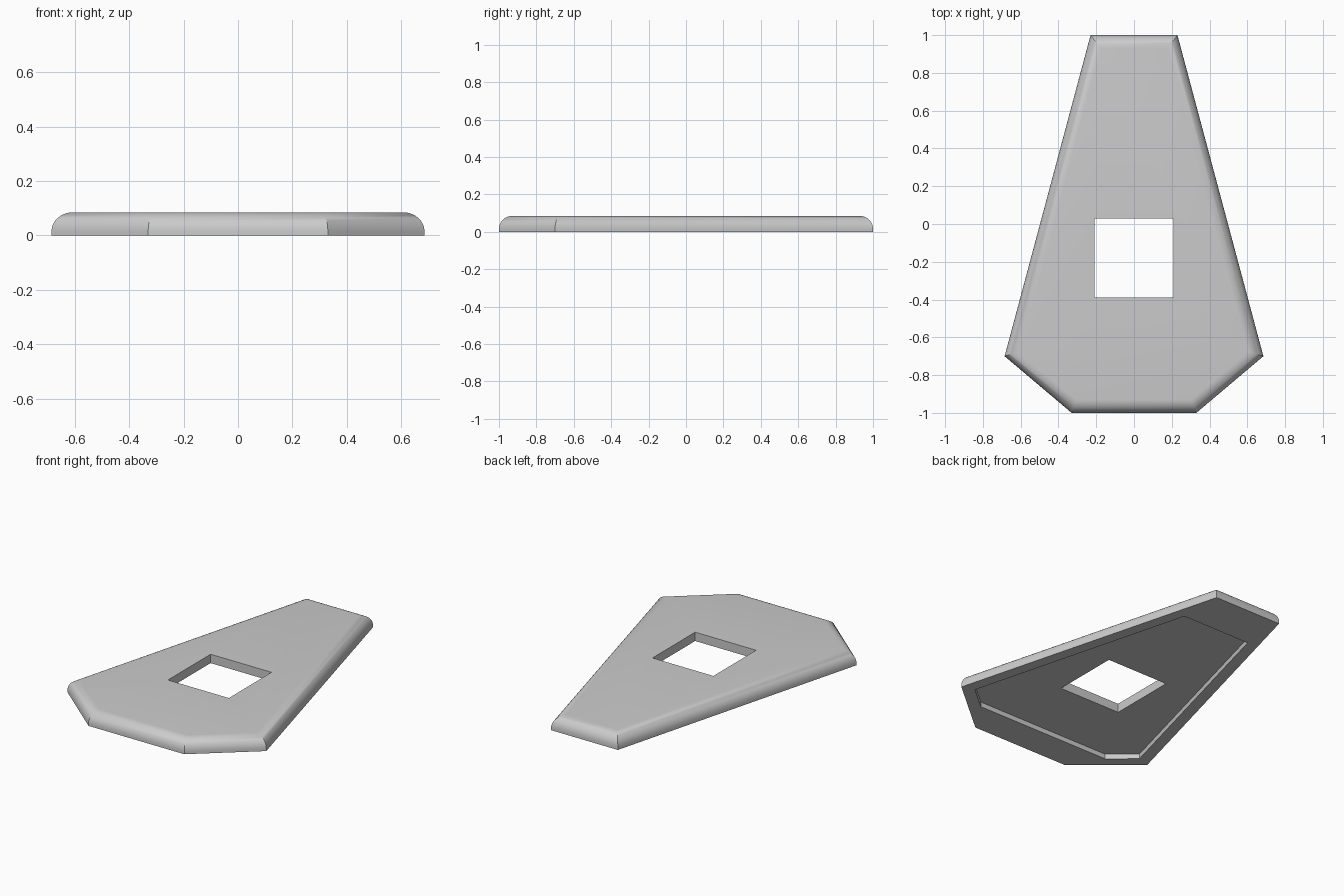
import bpy
import bmesh
from math import sin, cos, pi, radians
from mathutils import Vector

cube = bpy.data.objects.get("Cube")
if cube:
    bpy.data.objects.remove(cube, do_unlink=True)

HEIGHT = 0.085
ROUND = 0.07
STEPS = 8

grey = bpy.data.materials.new("plain grey")
grey.use_nodes = True
colour = (0.6, 0.6, 0.6, 1)
grey.diffuse_color = colour
grey.node_tree.nodes["Principled BSDF"].inputs["Base Color"].default_value = colour


def mirrored(half):
    """Full counter-clockwise outline from its +x half, listed front to back."""
    return [Vector(p) for p in half] + [Vector((-x, y)) for x, y in reversed(half)]


def inset(outline, d):
    """Move every side of the outline inwards by d with mitred corners."""
    result = []
    n = len(outline)
    for i, p in enumerate(outline):
        a = (p - outline[i - 1]).normalized()
        b = (outline[(i + 1) % n] - p).normalized()
        na, nb = Vector((-a.y, a.x)), Vector((-b.y, b.x))
        result.append(p + (na + nb) * d / (1 + na.dot(nb)))
    return result


def loft(name, rings):
    """Closed solid through a stack of (outline, z) rings."""
    bm = bmesh.new()
    loops = [[bm.verts.new((p.x, p.y, z)) for p in pts] for pts, z in rings]
    for low, high in zip(loops, loops[1:]):
        for i in range(len(low)):
            j = (i + 1) % len(low)
            bm.faces.new((low[i], low[j], high[j], high[i]))
    bm.faces.new(loops[0][::-1])
    bm.faces.new(loops[-1])
    mesh = bpy.data.meshes.new(name)
    bm.to_mesh(mesh)
    bm.free()
    mesh.materials.append(grey)
    obj = bpy.data.objects.new(name, mesh)
    bpy.context.collection.objects.link(obj)
    return obj


# Plate with a quarter-round along its upper edge
outline = mirrored([(0.33, -1), (0.685, -0.7), (0.23, 1)])
rings = [(outline, 0)]
for k in range(STEPS + 1):
    t = k / STEPS * pi / 2
    rings.append((inset(outline, ROUND * (1 - cos(t))), HEIGHT - ROUND * (1 - sin(t))))
plate = loft("plate", rings)

# Shallow recess in the underside and a square hole right through
recess = mirrored([(0.458, -0.8), (0.606, -0.675), (0.233, 0.72)])
hole = mirrored([(0.21, -0.39), (0.21, 0.03)])
cutters = [loft("recess_cutter", [(recess, -0.1), (recess, 0.03)]),
           loft("hole_cutter", [(hole, -0.2), (hole, 0.2)])]

bpy.ops.object.select_all(action='DESELECT')
bpy.context.view_layer.objects.active = plate
plate.select_set(True)
for cutter in cutters:
    cutter.hide_render = True
    mod = plate.modifiers.new(cutter.name, 'BOOLEAN')
    mod.operation = 'DIFFERENCE'
    mod.solver = 'EXACT'
    mod.object = cutter
    bpy.ops.object.modifier_apply(modifier=mod.name)
    bpy.data.objects.remove(cutter, do_unlink=True)

bpy.ops.object.shade_smooth_by_angle(angle=radians(30))
